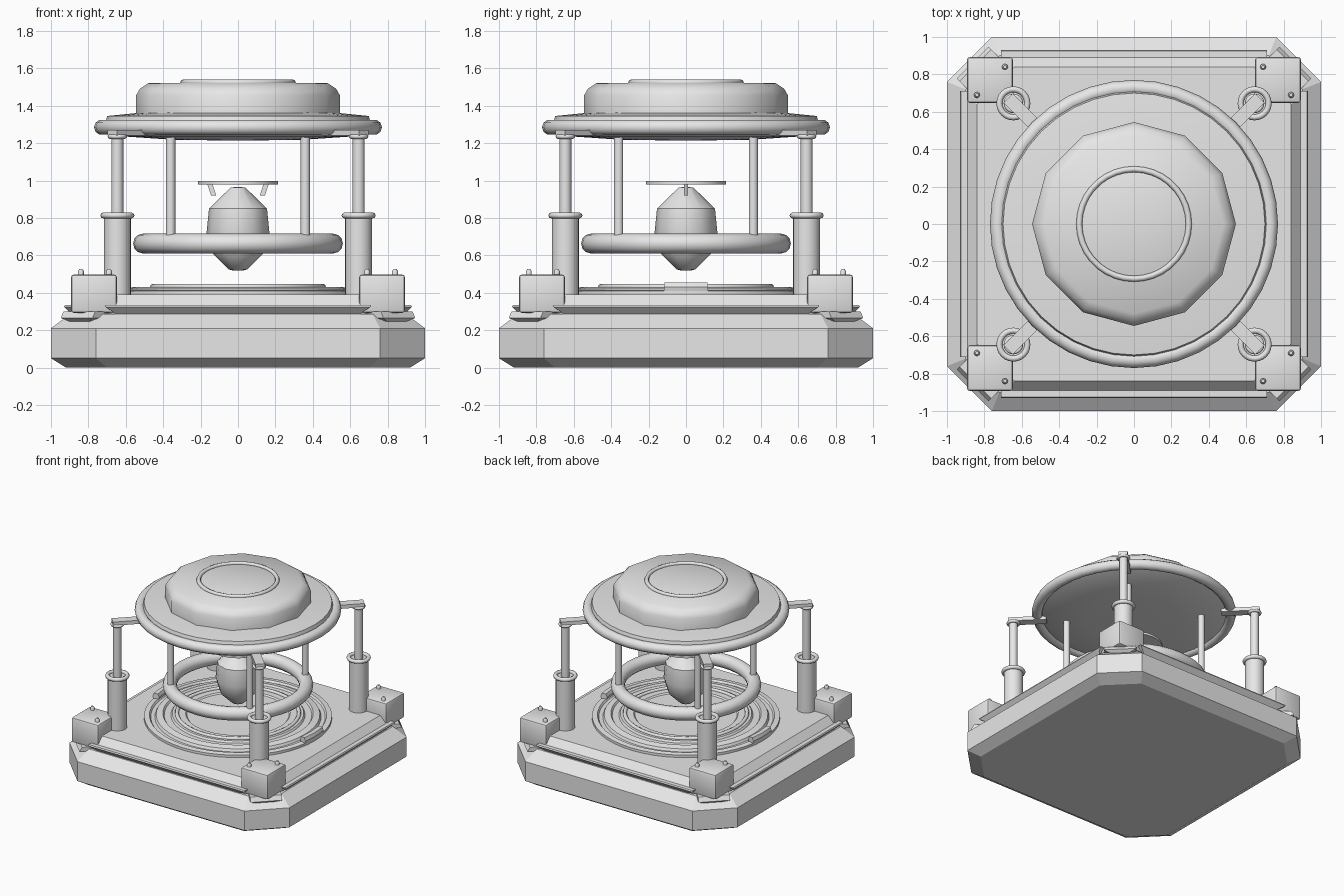
import bpy, bmesh, math
from mathutils import Matrix, Vector

if "Cube" in bpy.data.objects:
    bpy.data.objects.remove(bpy.data.objects["Cube"])

grey = bpy.data.materials.new("plain grey")
grey.diffuse_color = (0.8, 0.8, 0.8, 1)
grey.use_nodes = True
grey.node_tree.nodes["Principled BSDF"].inputs["Base Color"].default_value = grey.diffuse_color


def finish(ob, angle=None):
    ob.data.materials.append(grey)
    if angle:
        bpy.ops.object.select_all(action='DESELECT')
        ob.select_set(True)
        bpy.context.view_layer.objects.active = ob
        bpy.ops.object.shade_smooth_by_angle(angle=math.radians(angle))
    return ob


def from_bmesh(name, bm, angle=None):
    bmesh.ops.recalc_face_normals(bm, faces=bm.faces)
    me = bpy.data.meshes.new(name)
    bm.to_mesh(me)
    bm.free()
    ob = bpy.data.objects.new(name, me)
    bpy.context.collection.objects.link(ob)
    return finish(ob, angle)


def loft(name, rings, angle=None):
    """Skin a stack of equal-length point loops and cap both ends."""
    bm = bmesh.new()
    loops = [[bm.verts.new(p) for p in r] for r in rings]
    n = len(loops[0])
    for a, b in zip(loops, loops[1:]):
        for i in range(n):
            j = (i + 1) % n
            bm.faces.new((a[i], a[j], b[j], b[i]))
    bm.faces.new(loops[0])
    bm.faces.new(loops[-1])
    return from_bmesh(name, bm, angle)


def lathe(name, profile, n=32, centre=(0, 0), angle=35):
    cx, cy = centre
    return loft(name, [[(cx + r * math.cos(2 * math.pi * i / n),
                         cy + r * math.sin(2 * math.pi * i / n), z) for i in range(n)]
                       for r, z in profile], angle)


def torus(name, R, r, z, centre=(0, 0), n=40, m=10):
    bpy.ops.mesh.primitive_torus_add(major_radius=R, minor_radius=r, major_segments=n,
                                     minor_segments=m, location=(*centre, z))
    ob = bpy.context.object
    ob.name = name
    return finish(ob, 60)


def octagon(h, c, z):
    return [(h, -c, z), (h, c, z), (c, h, z), (-c, h, z),
            (-h, c, z), (-h, -c, z), (-c, -h, z), (c, -h, z)]


def box(name, centre, size, turn=0, bevel=0):
    bm = bmesh.new()
    bmesh.ops.create_cube(bm, size=1)
    bmesh.ops.scale(bm, vec=size, verts=bm.verts)
    if bevel:
        bmesh.ops.bevel(bm, geom=bm.edges[:], offset=bevel, segments=2, profile=0.5,
                        affect='EDGES')
    bmesh.ops.transform(bm, matrix=Matrix.Translation(centre) @ Matrix.Rotation(turn, 4, 'Z'),
                        verts=bm.verts)
    return from_bmesh(name, bm, 30 if bevel else None)


# Chamfered plinth and the deck on top of it
loft("plinth", [octagon(.92, .70, 0), octagon(1, .76, .05),
                octagon(1, .76, .21), octagon(.9, .72, .285)])
loft("deck", [octagon(.88, .68, .28), octagon(.89, .68, .335), octagon(.84, .64, .39)])

# Overhanging rail on each side of the deck
for k in range(4):
    rot = Matrix.Rotation(k * math.pi / 2, 3, 'Z')
    rings = []
    for half, y0, y1, z in ((.65, .84, .89, .285), (.71, .84, .93, .325), (.71, .84, .925, .335)):
        rings.append([rot @ Vector(p) for p in
                      ((-half, y0, z), (half, y0, z), (half, y1, z), (-half, y1, z))])
    loft("edge_rail", rings)

# Concentric floor rings
lathe("floor_rings", [(.70, .38), (.70, .41), (.66, .415), (.65, .40), (.62, .40), (.61, .42),
                      (.56, .43), (.55, .415), (.50, .415), (.49, .43), (.39, .43),
                      (.38, .42), (.01, .42)], 48, angle=30)
torus("inner_floor_ring", .455, .015, .432, n=48, m=8)
# Curved clamps on both sides of the floor rings
for side in (0, math.pi):
    rings = []
    for i in range(7):
        a = side + math.radians(-9.6 + 3.2 * i)
        rings.append([(r * math.cos(a), r * math.sin(a), z) for r, z in
                      ((.655, .41), (.70, .41), (.705, .43), (.695, .455), (.66, .455), (.65, .43))])
    loft("floor_clamp", rings, 30)

# Four corner assemblies
for sx in (-1, 1):
    for sy in (-1, 1):
        diag = math.atan2(sy, sx)
        p = (.645 * sx, .645 * sy)
        box("corner_block", (.77 * sx, .77 * sy, .395), (.245, .245, .205), bevel=.015)
        for bx, by in ((.84, .69), (.69, .84)):
            lathe("bolt", [(.016, .48), (.016, .515), (.009, .526)], 10, (bx * sx, by * sy))
        # wedge foot under the block
        d, t = Vector((sx, sy, 0)).normalized(), Vector((-sy, sx, 0)).normalized()
        rings = []
        for r0, r1, w, z in ((1.08, 1.19, .06, .24), (1.08, 1.22, .12, .265), (1.08, 1.20, .12, .30)):
            rings.append([d * r + t * s + Vector((0, 0, z)) for r, s in
                          ((r0, -w), (r1, -w), (r1, w), (r0, w))])
        loft("corner_foot", rings)
        lathe("piston_sleeve", [(.072, .385), (.072, .81)], 24, p)
        torus("sleeve_collar", .075, .016, .813, p, 24, 8)
        lathe("piston_rod", [(.032, .80), (.032, 1.25)], 16, p)
        torus("rod_collar", .04, .012, 1.235, p, 20, 8)
        box("support_arm", (.57 * sx, .57 * sy, 1.255), (.29, .07, .03), diag)
        lathe("hanger_rod", [(.025, .66), (.025, 1.25)], 14, (.36 * sx, .36 * sy))

# Suspended ring
torus("suspended_ring", .508, .053, .663, n=40, m=12)

# Floating core with its cap plate and prongs
lathe("core", [(.03, .52), (.05, .525), (.135, .61), (.168, .72), (.155, .85),
               (.04, .962), (.01, .966)], 12, angle=35)
lathe("core_plate", [(.215, .98), (.215, .998)], 28)
for s in (-1, 1):
    loft("prong", [[(s * (x + dx), dy, z) for dx, dy in
                    ((-.014, -.012), (.014, -.012), (.014, .012), (-.014, .012))]
                   for x, z in ((.13, .92), (.152, .985))])

# Canopy: dish, rim, drum and top ring
lathe("dish", [(.01, 1.213), (.35, 1.218), (.60, 1.235), (.72, 1.28), (.705, 1.325),
               (.70, 1.345), (.50, 1.365), (.01, 1.37)], 40, angle=40)
torus("canopy_rim", .729, .041, 1.285, n=40, m=10)
lathe("drum", [(.545, 1.34), (.545, 1.455), (.525, 1.49), (.48, 1.52), (.01, 1.525)],
      12, angle=40)
torus("top_ring", .293, .016, 1.524, n=36, m=8)
